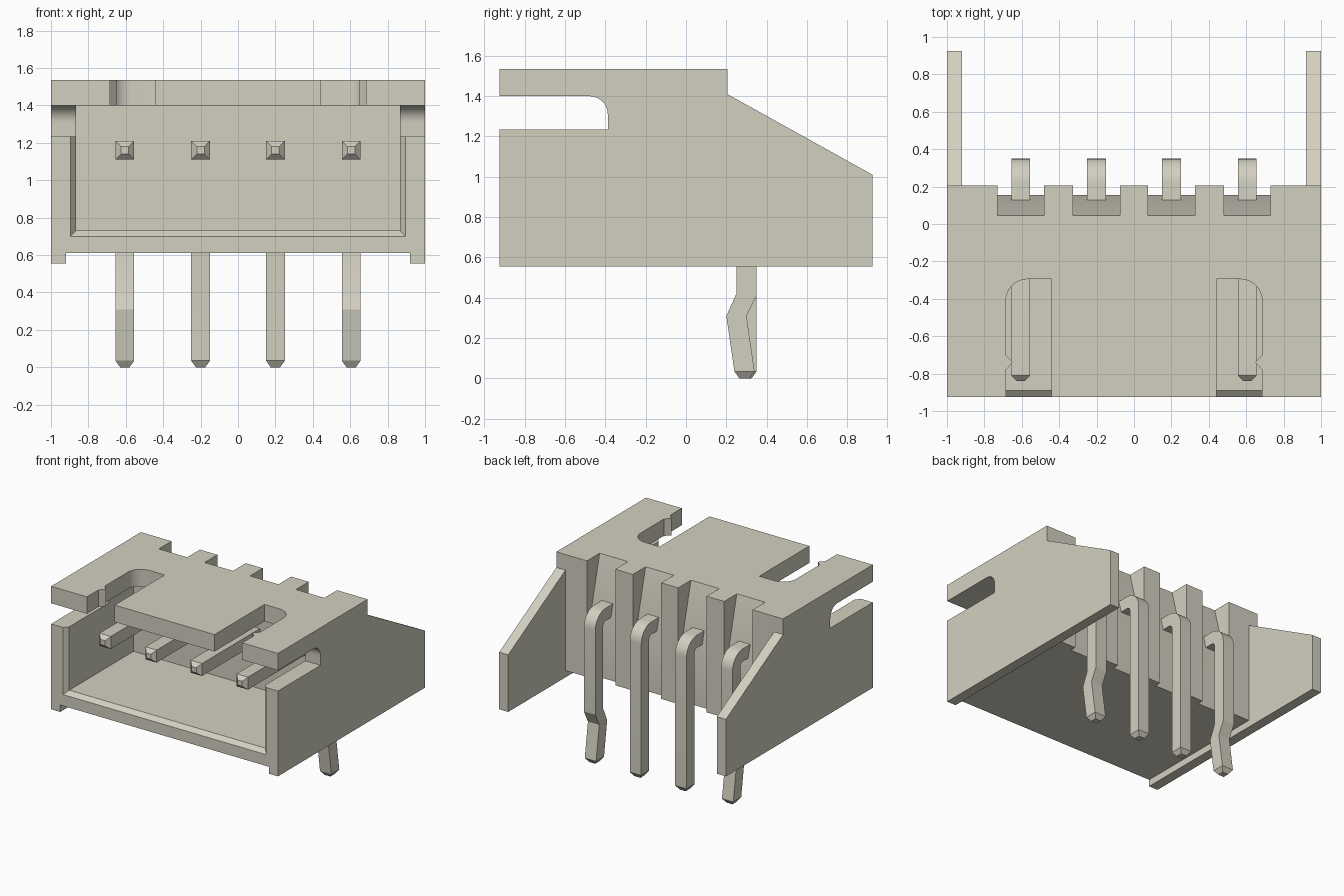
import bpy, bmesh, math
from math import sin, cos, pi

cube = bpy.data.objects.get("Cube")
if cube:
    bpy.data.objects.remove(cube, do_unlink=True)

ivory = bpy.data.materials.new("ivory_plastic")
ivory.use_nodes = True
colour = (0.65, 0.63, 0.53, 1)
ivory.diffuse_color = colour
ivory.node_tree.nodes["Principled BSDF"].inputs["Base Color"].default_value = colour


def loft(name, rings):
    """Closed solid through rings with equal numbers of points."""
    bm = bmesh.new()
    rows = [[bm.verts.new(p) for p in ring] for ring in rings]
    n = len(rows[0])
    for a, b in zip(rows, rows[1:]):
        for i in range(n):
            j = (i + 1) % n
            bm.faces.new((a[i], a[j], b[j], b[i]))
    bm.faces.new(rows[0])
    bm.faces.new(rows[-1][::-1])
    bmesh.ops.recalc_face_normals(bm, faces=bm.faces[:])
    mesh = bpy.data.meshes.new(name)
    bm.to_mesh(mesh)
    bm.free()
    mesh.materials.append(ivory)
    ob = bpy.data.objects.new(name, mesh)
    bpy.context.collection.objects.link(ob)
    return ob


def side_prism(name, profile, x0, x1):
    return loft(name, [[(x, y, z) for y, z in profile] for x in (x0, x1)])


def plan_prism(name, outline, z0, z1):
    return loft(name, [[(x, y, z) for x, y in outline] for z in (z0, z1)])


def arc(cx, cy, r, start, end, steps=8):
    angles = [start + (end - start) * i / steps for i in range(steps + 1)]
    return [(cx + r * cos(a), cy + r * sin(a)) for a in angles]


def activate(ob):
    bpy.ops.object.select_all(action='DESELECT')
    ob.select_set(True)
    bpy.context.view_layer.objects.active = ob


def cut(target, cutter):
    cutter.hide_render = True
    activate(target)
    mod = target.modifiers.new("cut", 'BOOLEAN')
    mod.operation = 'DIFFERENCE'
    mod.solver = 'EXACT'
    mod.object = cutter
    bpy.ops.object.modifier_apply(modifier=mod.name)
    bpy.data.objects.remove(cutter, do_unlink=True)


def smooth(ob):
    activate(ob)
    bpy.ops.object.shade_smooth_by_angle(angle=math.radians(25))


FRONT, REAR, BACK = -0.925, 0.925, 0.205
PINS = (-0.605, -0.2, 0.2, 0.605)

# Housing block with sloped rear side wings
housing = side_prism("housing", [(FRONT, 0.555), (REAR, 0.555), (REAR, 1.01),
                                 (BACK, 1.41), (BACK, 1.535), (FRONT, 1.535)], -1, 1)

# Open space between the wings, and the raised underside
cut(housing, side_prism("rear_gap", [(BACK, 0.3), (1.2, 0.3), (1.2, 1.8), (BACK, 1.8)],
                        -0.92, 0.92))
cut(housing, side_prism("underside_gap", [(-1.2, 0.3), (0.6, 0.3), (0.6, 0.61), (-1.2, 0.61)],
                        -0.92, 0.92))

# Front cavity with a chamfered mouth
cavity = [(-0.96, 0.925, 0.67), (-0.89, 0.865, 0.73), (-0.08, 0.865, 0.73)]
cut(housing, loft("cavity", [[(-w, y, z), (w, y, z), (w, y, 1.4), (-w, y, 1.4)]
                             for y, w, z in cavity]))

# Side slots with a rounded upper rear corner
slot = [(-1.2, 1.235), (-0.388, 1.235)] + arc(-0.478, 1.31, 0.09, 0, pi / 2) + [(-1.2, 1.4)]
for s in (-1, 1):
    cut(housing, side_prism("side_slot", slot, s * 0.8, s * 1.2))

# Top slots with a rounded corner and a small locking bump
outline = [(0.44, -1.2), (0.685, -1.2), (0.685, -0.78), (0.648, -0.74), (0.685, -0.70)]
outline += arc(0.57, -0.41, 0.115, 0, pi / 2) + [(0.44, -0.295)]
for s in (-1, 1):
    cut(housing, plan_prism("top_slot", [(s * x, y) for x, y in outline], 1.3, 1.7))

# Rear grooves, sloped above each pin
groove = [(0.4, 0.4), (0.155, 0.4), (0.155, 1.1), (0.045, 1.535), (0.045, 1.7), (0.4, 1.7)]
for x in PINS:
    cut(housing, side_prism("groove", groove, x - 0.125, x + 0.125))
smooth(housing)

# Bent pins; the two outer ones have a retention kink
outer_bend = arc(0.22, 1.08, 0.13, pi / 2, 0)
inner_bend = arc(0.22, 1.08, 0.03, pi / 2, 0)
for i, x in enumerate(PINS):
    path = [((-0.84, 1.18), (-0.84, 1.14), 0.02), ((-0.81, 1.21), (-0.81, 1.11), 0.05)]
    path += [(a, b, 0.05) for a, b in zip(outer_bend, inner_bend)]
    shift = 0
    if i in (0, 3):
        shift = -0.01
        path += [((0.35, 0.41), (0.25, 0.42), 0.05), ((0.30, 0.31), (0.20, 0.31), 0.05)]
    path += [((0.35 + shift, 0.035), (0.25 + shift, 0.035), 0.05),
             ((0.325 + shift, 0), (0.275 + shift, 0), 0.025)]
    pin = loft(f"pin_{i + 1}", [[(x - w, *a), (x + w, *a), (x + w, *b), (x - w, *b)]
                                for a, b, w in path])
    smooth(pin)
